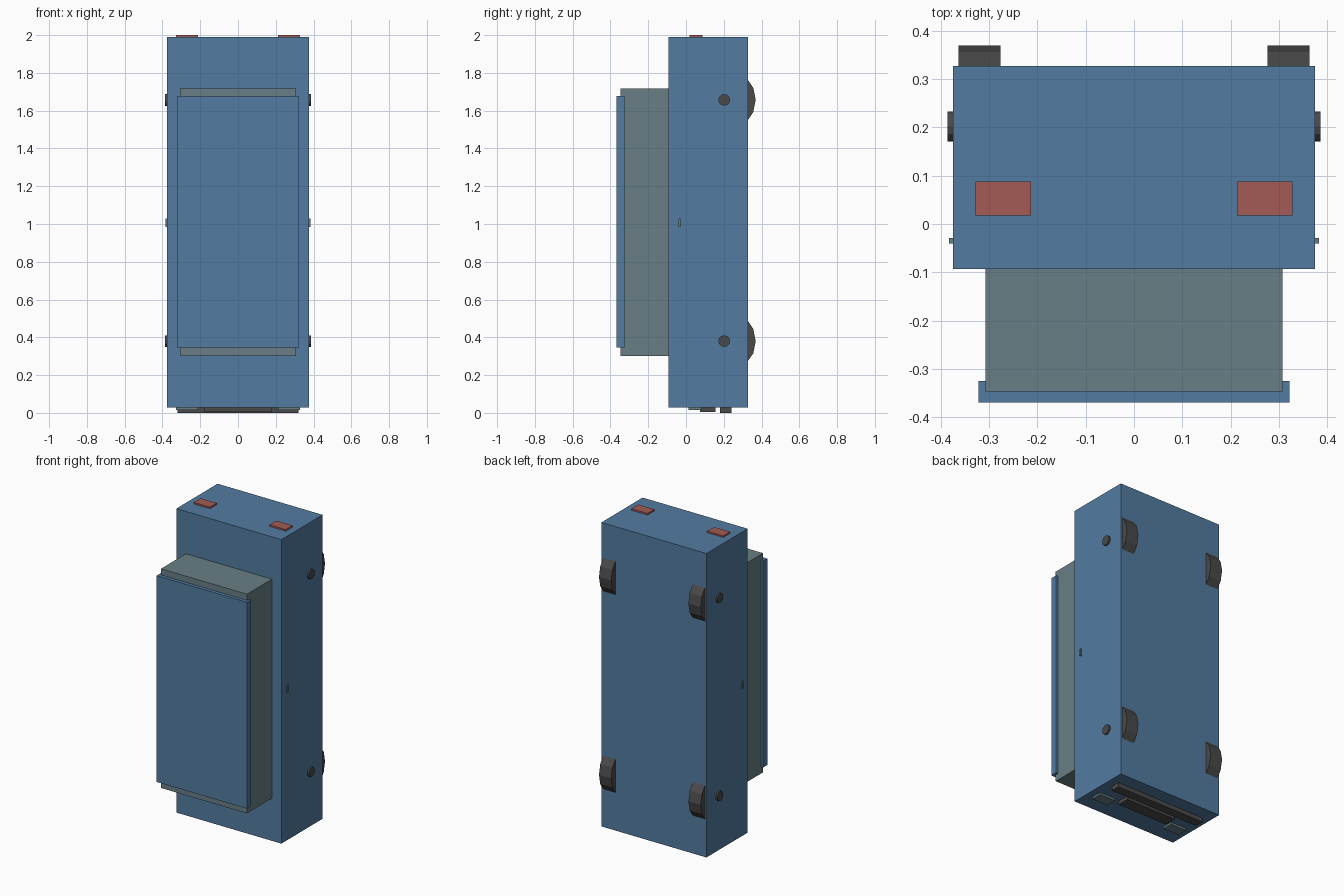
import bpy, bmesh, math
from mathutils import Matrix, Vector

old = bpy.data.objects.get("Cube")
if old:
    bpy.data.objects.remove(old, do_unlink=True)


def material(name, r, g, b):
    m = bpy.data.materials.new(name)
    m.diffuse_color = (r, g, b, 1)
    m.use_nodes = True
    bsdf = next(n for n in m.node_tree.nodes if n.type == 'BSDF_PRINCIPLED')
    bsdf.inputs["Base Color"].default_value = (r, g, b, 1)
    return m


blue = material("body blue", 0.084, 0.2, 0.355)
glass = material("glass grey", 0.138, 0.212, 0.235)
red = material("lamp red", 0.366, 0.105, 0.09)
dark = material("rubber dark", 0.068, 0.068, 0.068)


def finish(name, bm, mat):
    mesh = bpy.data.meshes.new(name)
    bm.to_mesh(mesh)
    bm.free()
    mesh.materials.append(mat)
    obj = bpy.data.objects.new(name, mesh)
    bpy.context.collection.objects.link(obj)
    return obj


def box(name, mat, x, y, z):
    """Box from (min, max) ranges along each axis."""
    lo, hi = (Vector(v) for v in zip(x, y, z))
    bm = bmesh.new()
    place = Matrix.Translation((lo + hi) / 2) @ Matrix.Diagonal((*(hi - lo), 1))
    bmesh.ops.create_cube(bm, size=1, matrix=place)
    return finish(name, bm, mat)


def disc(name, mat, x, y, z, radius, sides):
    """Cylinder lying along x."""
    bm = bmesh.new()
    place = Matrix.Translation((sum(x) / 2, y, z)) @ Matrix.Rotation(math.pi / 2, 4, 'Y')
    bmesh.ops.create_cone(bm, cap_ends=True, segments=sides, radius1=radius,
                          radius2=radius, depth=abs(x[1] - x[0]), matrix=place)
    # Turn the rim so that one corner points away from the roof
    turn = Matrix.Rotation(math.pi / 2, 3, 'X')
    bmesh.ops.rotate(bm, verts=bm.verts, cent=(0, y, z), matrix=turn)
    return finish(name, bm, mat)


# Car body standing on its nose, with the roof facing the front
box("body", blue, (-0.375, 0.375), (-0.093, 0.327), (0.028, 1.99))
box("cabin", glass, (-0.307, 0.307), (-0.347, -0.093), (0.302, 1.717))
box("roof", blue, (-0.322, 0.322), (-0.369, -0.325), (0.345, 1.677))

# Nose details on the underside
box("bumper", dark, (-0.32, 0.32), (0.18, 0.24), (0, 0.03))
box("grille", dark, (-0.18, 0.18), (0.075, 0.155), (0.004, 0.03))

# Paired parts
for side, s in (("left", 1), ("right", -1)):
    def span(a, b):
        return sorted((s * a, s * b))
    box(side + "_headlight", glass, span(0.213, 0.328), (0.013, 0.083), (0.015, 0.03))
    box(side + "_tail_light", red, span(0.213, 0.328), (0.018, 0.088), (1.988, 2.0))
    box(side + "_door_handle", glass, span(0.37, 0.383), (-0.04, -0.029), (0.985, 1.03))
    for end, z in (("front", 0.38), ("rear", 1.657)):
        disc(f"{end}_{side}_wheel", dark, span(0.276, 0.363), 0.202, z, 0.167, 16)
        disc(f"{end}_{side}_hub", dark, span(0.36, 0.386), 0.202, z, 0.031, 12)
